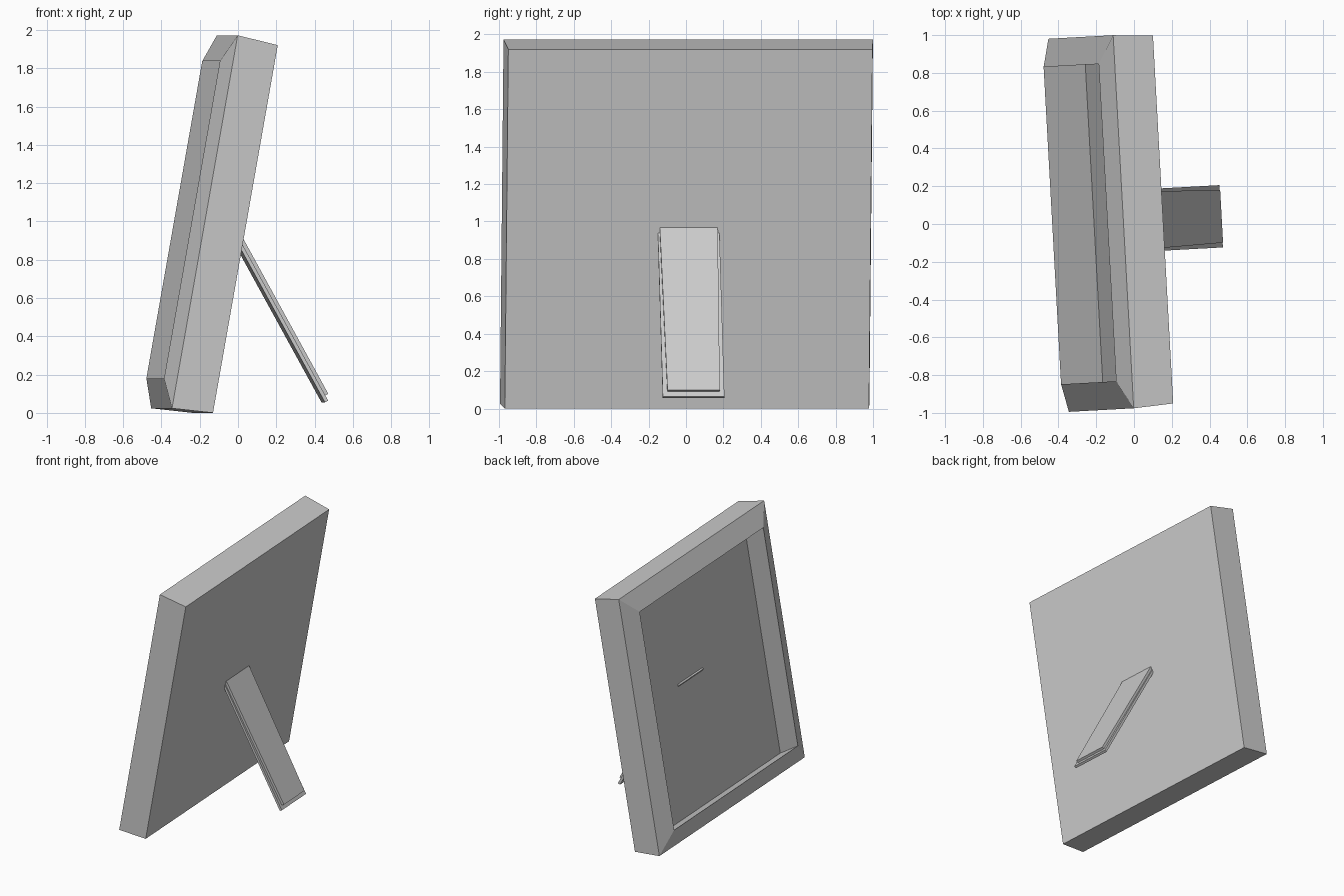
import bpy
import bmesh
from math import radians
from mathutils import Matrix, Vector

cube = bpy.data.objects.get("Cube")
if cube:
    bpy.data.objects.remove(cube, do_unlink=True)

grey = bpy.data.materials.new("plain grey")
grey.use_nodes = True
colour = (0.6, 0.6, 0.6, 1.0)
grey.diffuse_color = colour
grey.node_tree.nodes["Principled BSDF"].inputs["Base Color"].default_value = colour

YAW = radians(3.15)


def pose(location, tilt):
    """Lean about the width axis, then turn slightly about the vertical."""
    return (Matrix.Translation(location) @ Matrix.Rotation(YAW, 4, "Z")
            @ Matrix.Rotation(radians(tilt), 4, "Y"))


def loft(name, rings, matrix):
    """Join four-cornered rings into a closed solid, capped at both ends."""
    bm = bmesh.new()
    loops = [[bm.verts.new(matrix @ Vector(p)) for p in ring] for ring in rings]
    for a, b in zip(loops, loops[1:]):
        for i in range(4):
            j = (i + 1) % 4
            bm.faces.new((a[i], a[j], b[j], b[i]))
    bm.faces.new(loops[0][::-1])
    bm.faces.new(loops[-1])
    bmesh.ops.recalc_face_normals(bm, faces=bm.faces)
    mesh = bpy.data.meshes.new(name)
    bm.to_mesh(mesh)
    bm.free()
    mesh.materials.append(grey)
    obj = bpy.data.objects.new(name, mesh)
    bpy.context.collection.objects.link(obj)
    return obj


def square(depth, half):
    return [(depth, -half, -half), (depth, half, -half),
            (depth, half, half), (depth, -half, half)]


def section(z, front, back, half):
    return [(front, -half, z), (back, -half, z), (back, half, z), (front, half, z)]


# Square frame: back board, tapered sides, sloped front rim, flared recess, panel
profile = [(0.216, 0.975), (0.0, 0.989), (-0.06, 0.841), (0.185, 0.958)]
loft("picture_frame", [square(d, h) for d, h in profile],
     pose((-0.2275, 0.0025, 0.998), 10))

# Easel leg: wide backing strip passing through the board, raised tapered strip
leg = pose((0.445, 0.04, 0.055), -28.8)
loft("leg_backing", [section(0, 0, 0.019, 0.165),
                     section(1.04, 0, 0.019, 0.165)], leg)
loft("leg_raised_face", [section(0.03, 0.019, 0.038, 0.14),
                         section(1.02, 0.019, 0.038, 0.155)], leg)
